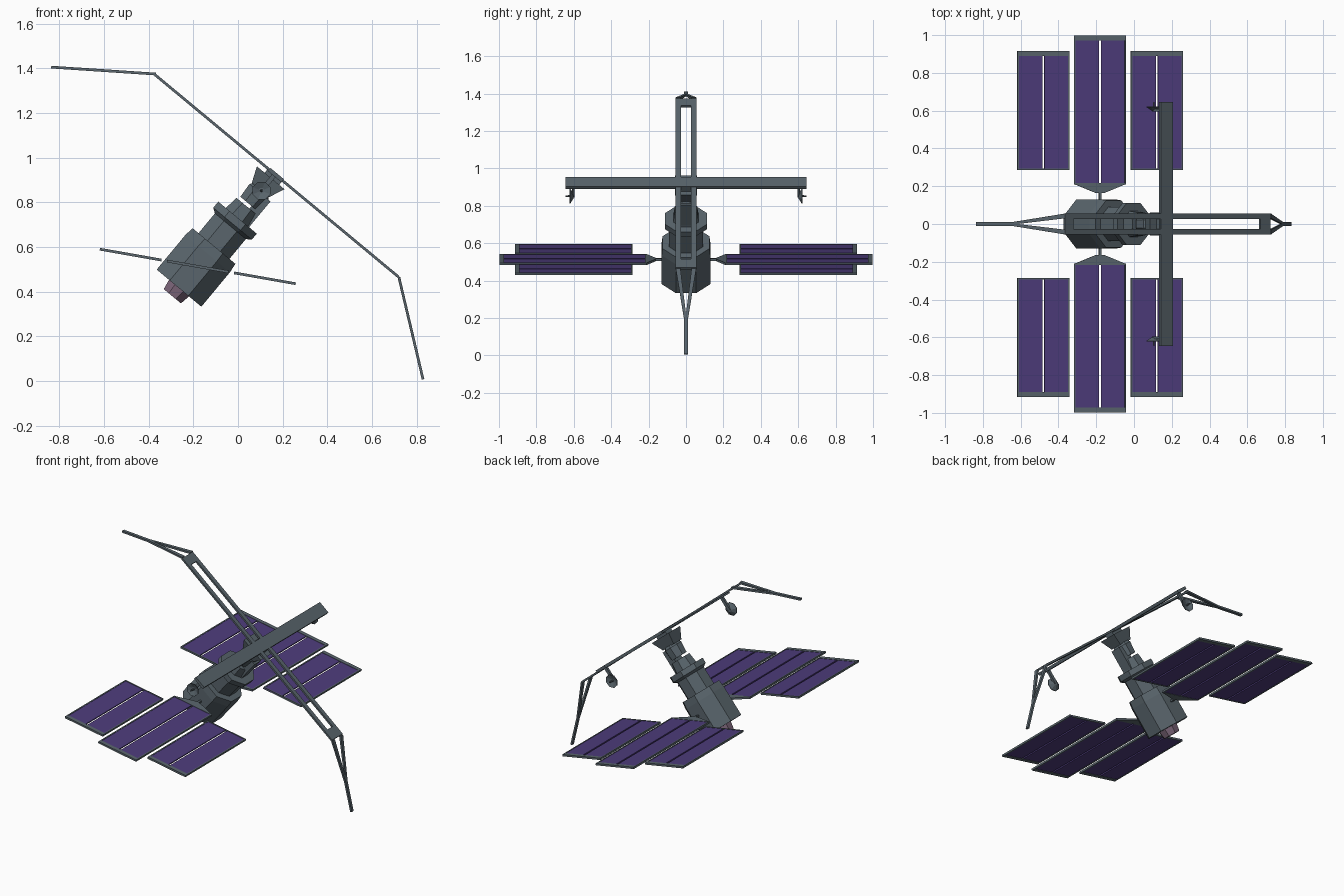
import bpy, bmesh, math
from mathutils import Matrix

if "Cube" in bpy.data.objects:
    bpy.data.objects.remove(bpy.data.objects["Cube"])

def mat(name, c):
    m = bpy.data.materials.new(name)
    m.diffuse_color = (*c, 1)
    m.use_nodes = True
    m.node_tree.nodes["Principled BSDF"].inputs["Base Color"].default_value = m.diffuse_color
    return m

GREY = mat("steel", (0.10, 0.13, 0.15))
PURPLE = mat("cells", (0.075, 0.045, 0.20))
PINK = mat("nozzle", (0.20, 0.13, 0.19))

# Frames: local x runs along the truss or wing, y is sideways, z is the hull axis
HULL = Matrix.Translation((-0.264, 0, 0.416)) @ Matrix.Rotation(math.radians(39.7), 4, 'Y')
WING = Matrix.Translation((-0.18, 0, 0.513)) @ Matrix.Rotation(math.radians(10), 4, 'Y')

def finish(bm, name, frame, m):
    bmesh.ops.recalc_face_normals(bm, faces=bm.faces)
    me = bpy.data.meshes.new(name)
    bm.to_mesh(me)
    bm.free()
    ob = bpy.data.objects.new(name, me)
    ob.matrix_world = frame
    me.materials.append(m)
    bpy.context.collection.objects.link(ob)
    return ob

def boxes(name, frame, spans, m=GREY):
    """Each span is (x0, x1, y0, y1, z0, z1)."""
    bm = bmesh.new()
    for x0, x1, y0, y1, z0, z1 in spans:
        M = Matrix.Translation(((x0 + x1) / 2, (y0 + y1) / 2, (z0 + z1) / 2)) \
            @ Matrix.Diagonal((abs(x1 - x0), abs(y1 - y0), abs(z1 - z0), 1))
        bmesh.ops.create_cube(bm, size=1, matrix=M)
    return finish(bm, name, frame, m)

def plate(name, frame, outline, t, m=GREY):
    bm = bmesh.new()
    f = bm.faces.new([bm.verts.new((x, y, -t / 2)) for x, y in outline])
    r = bmesh.ops.extrude_face_region(bm, geom=[f])
    for v in r['geom']:
        if isinstance(v, bmesh.types.BMVert):
            v.co.z += t
    return finish(bm, name, frame, m)

def lathe(name, frame, profile, n=8, m=GREY):
    """Faceted solid from (height, flat radius) pairs."""
    bm = bmesh.new()
    rings = []
    for z, r in profile:
        R = r / math.cos(math.pi / n)
        rings.append([bm.verts.new((R * math.cos((i + .5) * 2 * math.pi / n),
                                    R * math.sin((i + .5) * 2 * math.pi / n), z)) for i in range(n)])
    for a, b in zip(rings, rings[1:]):
        for i in range(n):
            bm.faces.new((a[i], a[(i + 1) % n], b[(i + 1) % n], b[i]))
    bm.faces.new(rings[0])
    bm.faces.new(rings[-1])
    return finish(bm, name, frame, m)

# Stepped octagonal hull
lathe("hull", HULL, [(0, .13), (.20, .13), (.245, .125), (.245, .09), (.36, .09),
                     (.375, .112), (.41, .112), (.41, .068), (.475, .06)])
lathe("exhaust", HULL, [(-.047, .05), (.0, .058)], 8, PINK)

# Hinged neck and flared fork under the truss
boxes("neck_brace", HULL, [(.015, .067, -.035, .035, .40, .56)])
lathe("neck", HULL, [(.49, .05), (.56, .055), (.575, .045)])
bm = bmesh.new()
bmesh.ops.create_cube(bm, size=1)
for v in bm.verts:
    top = v.co.z > 0
    v.co = (math.copysign(.08 if top else .05, v.co.x),
            math.copysign(.06 if top else .04, v.co.y), .642 if top else .57)
finish(bm, "fork", HULL, GREY)
boxes("fork_post", HULL, [(-.035, .05, -.03, .03, .63, .665)])

# Slotted truss, crossbar
T0, T1 = .660, .672
boxes("truss", HULL, [(-.691, .725, s * .027, s * .055, T0, T1) for s in (1, -1)] +
      [(-.691, -.63, -.027, .027, T0, T1), (.655, .725, -.027, .027, T0, T1)])
boxes("crossbar", HULL, [(-.03, .05, -.645, .645, .657, .675)])

# Forked tips bent down from each truss end
tip = [(0, .055), (.28, .01), (.47, .01), (.47, -.01), (.28, -.01),
       (0, -.055), (0, -.03), (.25, 0), (0, .03)]
for name, x, z, ang in (("tip_low", .72, .465, 76.7), ("tip_high", -.367, 1.374, 183.8)):
    plate(name, Matrix.Translation((x, 0, z)) @ Matrix.Rotation(math.radians(ang), 4, 'Y'), tip, .012)

for s in (1, -1):
    side = "right" if s > 0 else "left"
    # Small dishes hanging from the crossbar ends
    D = Matrix.Translation((.105, s * .615, .852)) @ Matrix.Rotation(-s * math.pi / 2, 4, 'X')
    lathe("dish_" + side, D, [(-.014, .012), (.004, .04), (.008, .04), (-.004, .012)])
    lathe("dish_feed_" + side, D, [(-.01, .006), (.03, .003)], 6)
    boxes("dish_arm_" + side, HULL, [(-.005, .015, s * .595, s * .61, .57, .66)])

    # Solar wing: three framed panels, each with two strips and a slit
    for k, name in ((-1, "outer_a"), (0, "middle"), (1, "outer_b")):
        c, h, e, z = k * .305, .14, .008, .006
        y0, y1 = (.21, .998) if k == 0 else (.287, .915)
        boxes(f"cells_{name}_{side}", WING,
              [(c + a, c + b, s * y0, s * (y1 - .01), -.004, .004)
               for a, b in ((-h + .004, -.006), (.006, h - .004))], PURPLE)
        boxes(f"frame_{name}_{side}", WING,
              [(c - h, c - h + e, s * y0, s * y1, -z, z), (c + h - e, c + h, s * y0, s * y1, -z, z),
               (c - h, c + h, s * (y1 - .026), s * y1, -z, z),
               (c - h, c + h, s * y0, s * (y0 + e), -z, z)])
    plate("wing_bracket_" + side, WING,
          [(-.14, s * .212), (.14, s * .212), (.02, s * .163), (-.02, s * .163)], .012)
    boxes("wing_pole_" + side, WING, [(-.006, .006, s * .12, s * .17, -.006, .006)])
